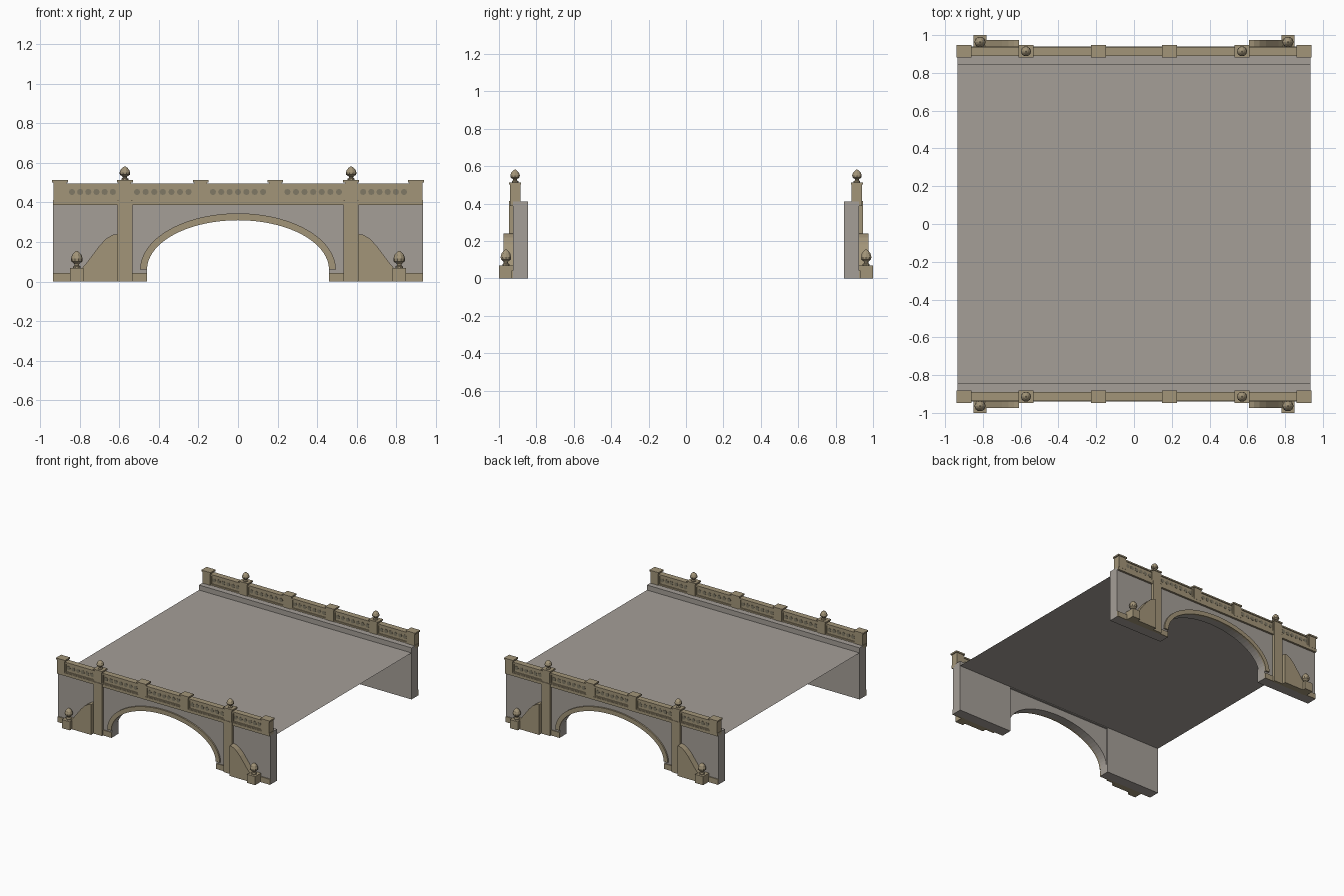
import bpy
import bmesh
from math import sin, cos, pi

if "Cube" in bpy.data.objects:
    bpy.data.objects.remove(bpy.data.objects["Cube"], do_unlink=True)


def material(name, rgb):
    m = bpy.data.materials.new(name)
    m.use_nodes = True
    m.diffuse_color = (*rgb, 1)
    m.node_tree.nodes["Principled BSDF"].inputs["Base Color"].default_value = (*rgb, 1)
    return m


GREY = material("grey stone", (0.376, 0.345, 0.312))
TAN = material("tan stone", (0.365, 0.300, 0.190))
DARK = material("dark carving", (0.215, 0.190, 0.130))


def finish(name, bm, mat):
    bmesh.ops.recalc_face_normals(bm, faces=bm.faces)
    mesh = bpy.data.meshes.new(name)
    bm.to_mesh(mesh)
    bm.free()
    mesh.materials.append(mat)
    obj = bpy.data.objects.new(name, mesh)
    bpy.context.collection.objects.link(obj)
    return obj


def prism(bm, points, y0, y1):
    """Extrude an (x, z) outline from depth y0 to y1."""
    a = [bm.verts.new((x, y0, z)) for x, z in points]
    b = [bm.verts.new((x, y1, z)) for x, z in points]
    bm.faces.new(a)
    bm.faces.new(b[::-1])
    for i in range(len(a)):
        j = (i + 1) % len(a)
        bm.faces.new((a[i], a[j], b[j], b[i]))


def box(bm, x0, x1, y0, y1, z0, z1):
    prism(bm, [(x0, z0), (x1, z0), (x1, z1), (x0, z1)], y0, y1)


def lathe(bm, x, y, z, profile, sides=10):
    """Spin an (radius, height) profile about a vertical axis."""
    rings = [[bm.verts.new((x + r * cos(2 * pi * k / sides),
                            y + r * sin(2 * pi * k / sides), z + h))
              for k in range(sides)] for r, h in profile]
    for lo, hi in zip(rings, rings[1:]):
        for k in range(sides):
            n = (k + 1) % sides
            bm.faces.new((lo[k], lo[n], hi[n], hi[k]))
    bm.faces.new(rings[0][::-1])
    bm.faces.new(rings[-1])


def arc(a, b, n=36):
    return [(-a * cos(pi * i / n), SPRING + b * sin(pi * i / n)) for i in range(n + 1)]


HALF = 0.935      # half length of the walls
GAP = 0.46        # half width of the arch opening
SPRING = 0.06     # height where the arch starts
POSTS = [-0.9, -0.572, -0.188, 0.188, 0.572, 0.9]
PIERS = (-0.572, 0.572)

# Deck: a thin sheet between the walls
bm = bmesh.new()
bm.faces.new([bm.verts.new(p) for p in ((-HALF, -0.85, 0.37), (HALF, -0.85, 0.37),
                                        (HALF, 0.85, 0.37), (-HALF, 0.85, 0.37))])
finish("deck", bm, GREY)

for s, side in ((-1, "front"), (1, "back")):
    # Arched wall, kerb and abutments
    bm = bmesh.new()
    outline = ([(-HALF, 0), (-GAP, 0)] + arc(GAP, 0.25)
               + [(GAP, 0), (HALF, 0), (HALF, 0.41), (-HALF, 0.41)])
    prism(bm, outline, s * 0.86, s * 0.925)
    box(bm, -HALF, HALF, s * 0.845, s * 0.862, 0.365, 0.41)
    for m in (-1, 1):
        box(bm, m * GAP, m * HALF, s * 0.845, s * 0.862, 0, 0.368)
    finish(side + "_wall", bm, GREY)

    # Arch ring
    bm = bmesh.new()
    prism(bm, arc(0.495, 0.285) + arc(GAP, 0.25)[::-1], s * 0.92, s * 0.937)
    finish(side + "_arch_ring", bm, TAN)

    # Plinth and cornice bands
    bm = bmesh.new()
    for m in (-1, 1):
        box(bm, m * GAP, m * HALF, s * 0.92, s * 0.933, 0, 0.043)
    box(bm, -HALF, HALF, s * 0.89, s * 0.941, 0.388, 0.412)
    finish(side + "_bands", bm, TAN)

    # Piers beside the arch
    bm = bmesh.new()
    for x in PIERS:
        box(bm, x - 0.038, x + 0.038, s * 0.91, s * 0.946, 0, 0.413)
    finish(side + "_piers", bm, TAN)

    # Curved buttresses and their end blocks
    bm = bmesh.new()
    blocks = bmesh.new()
    curve = [(0.61, 0.24), (0.635, 0.236), (0.665, 0.218), (0.70, 0.182),
             (0.735, 0.135), (0.765, 0.095), (0.79, 0.066), (0.83, 0.05)]
    for m in (-1, 1):
        prism(bm, [(m * x, z) for x, z in [(0.83, 0), (0.61, 0)] + curve],
              s * 0.92, s * 0.975)
        box(blocks, m * 0.78, m * 0.85, s * 0.925, s * 1.0, 0, 0.068)
    finish(side + "_buttresses", bm, TAN)
    finish(side + "_end_blocks", blocks, TAN)

    # Parapet posts with flat caps
    bm = bmesh.new()
    for x in POSTS:
        box(bm, x - 0.032, x + 0.032, s * 0.886, s * 0.942, 0.41, 0.502)
        box(bm, x - 0.04, x + 0.04, s * 0.881, s * 0.947, 0.502, 0.514)
    finish(side + "_posts", bm, TAN)

    # Parapet panels: core, raised frame and a row of round carvings
    bm = bmesh.new()
    carvings = bmesh.new()
    for a, b in zip(POSTS, POSTS[1:]):
        x0, x1 = a + 0.03, b - 0.03
        box(bm, x0, x1, s * 0.898, s * 0.930, 0.41, 0.49)
        box(bm, x0, x1, s * 0.891, s * 0.937, 0.485, 0.496)
        box(bm, x0, x1, s * 0.891, s * 0.937, 0.41, 0.421)
        box(bm, x0, x0 + 0.012, s * 0.891, s * 0.937, 0.42, 0.486)
        box(bm, x1 - 0.012, x1, s * 0.891, s * 0.937, 0.42, 0.486)
        count = round((x1 - x0) / 0.046)
        step = (x1 - x0 - 0.02) / count
        for i in range(count):
            cx = x0 + 0.01 + step * (i + 0.5)
            disc = [(cx + 0.016 * cos(pi * k / 4), 0.453 + 0.016 * sin(pi * k / 4))
                    for k in range(8)]
            prism(carvings, disc, s * 0.929, s * 0.932)
            prism(carvings, disc, s * 0.896, s * 0.899)
    finish(side + "_parapet", bm, TAN)
    finish(side + "_carvings", carvings, DARK)

    # Bud finials on the piers and on the end blocks
    bm = bmesh.new()
    bud = [(0.018, 0), (0.018, 0.007), (0.010, 0.012), (0.012, 0.018), (0.025, 0.027),
           (0.027, 0.038), (0.022, 0.052), (0.012, 0.063), (0.003, 0.069)]
    for x in PIERS:
        lathe(bm, x, s * 0.914, 0.513, bud)
    for x in (-0.815, 0.815):
        lathe(bm, x, s * 0.963, 0.067, [(r * 1.1, h * 1.28) for r, h in bud])
    finish(side + "_finials", bm, TAN)
